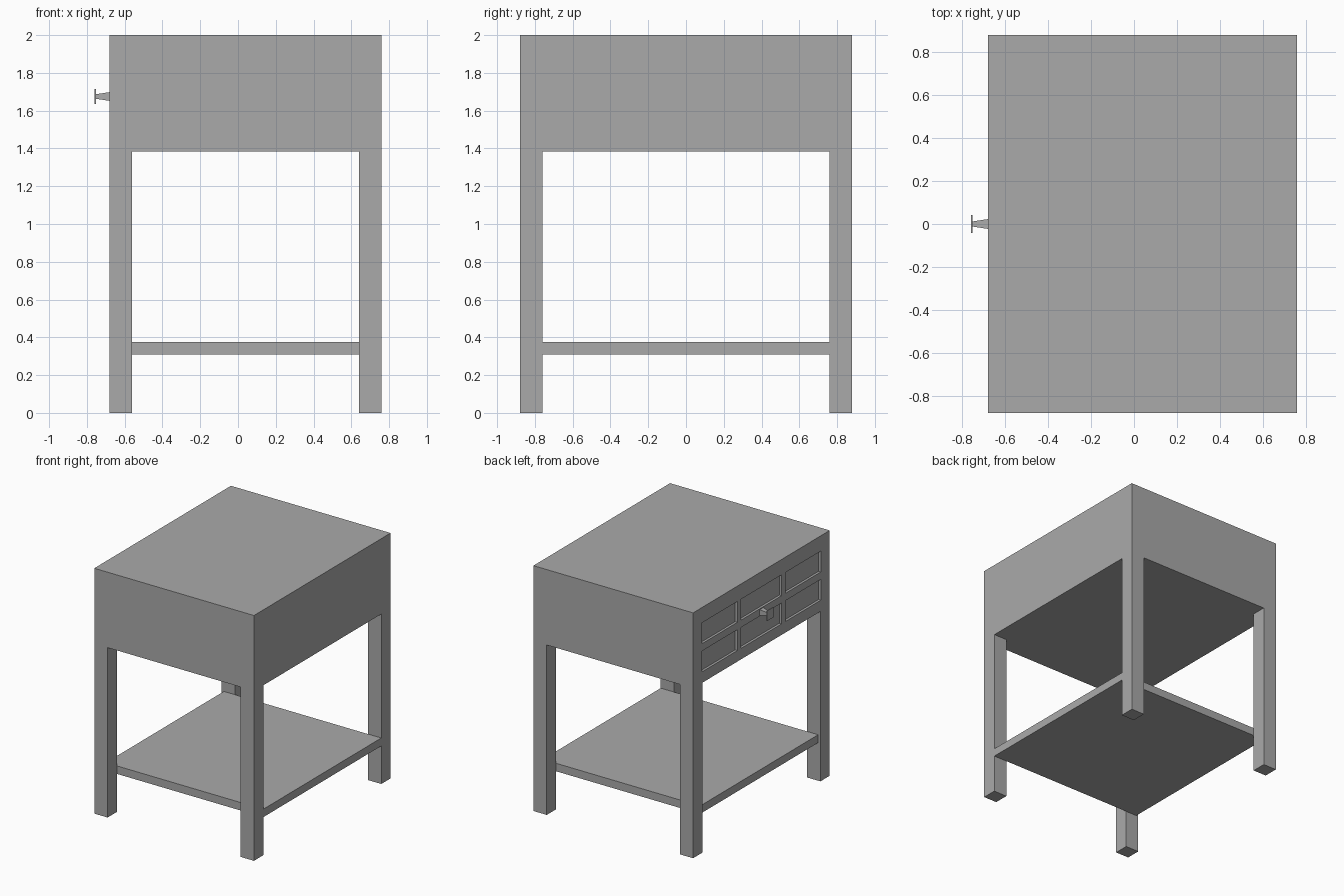
import bpy
import bmesh

cube = bpy.data.objects.get("Cube")
if cube:
    bpy.data.objects.remove(cube, do_unlink=True)

grey = bpy.data.materials.new("plain grey")
grey.use_nodes = True
colour = (0.4, 0.4, 0.4, 1)
grey.diffuse_color = colour
for node in grey.node_tree.nodes:
    if node.type == "BSDF_PRINCIPLED":
        node.inputs["Base Color"].default_value = colour


def box(name, x, y, z, taper=1.0):
    """Box between (low, high) limits; taper narrows its -x end."""
    bm = bmesh.new()
    bmesh.ops.create_cube(bm, size=1)
    for v in bm.verts:
        k = taper if v.co.x < 0 else 1.0
        for i, (low, high) in enumerate((x, y, z)):
            s = v.co[i] * (k if i else 1)
            v.co[i] = (low + high) / 2 + s * (high - low)
    mesh = bpy.data.meshes.new(name)
    bm.to_mesh(mesh)
    bm.free()
    mesh.materials.append(grey)
    ob = bpy.data.objects.new(name, mesh)
    bpy.context.collection.objects.link(ob)
    return ob


FRONT, BACK, SIDE = -0.68, 0.76, 0.88
LEG, APRON, TOP = 0.12, 1.385, 2.0

# Cabinet body
body = box("cabinet_body", (FRONT, BACK), (-SIDE, SIDE), (APRON, TOP))

# Six recessed panels in the drawer face
for y in ((-0.765, -0.31), (-0.26, 0.26), (0.31, 0.765)):
    for z in ((1.475, 1.645), (1.705, 1.875)):
        cutter = box("panel_cutter", (FRONT - 0.1, FRONT + 0.02), y, z)
        cutter.hide_render = True
        mod = body.modifiers.new("panel", "BOOLEAN")
        mod.operation = "DIFFERENCE"
        mod.solver = "EXACT"
        mod.object = cutter
        bpy.context.view_layer.objects.active = body
        bpy.ops.object.modifier_apply(modifier=mod.name)
        bpy.data.objects.remove(cutter, do_unlink=True)

# Legs
for end, x in (("drawer", (FRONT, FRONT + LEG)), ("plain", (BACK - LEG, BACK))):
    for side, y in (("near", (-SIDE, LEG - SIDE)), ("far", (SIDE - LEG, SIDE))):
        box(f"{end}_{side}_leg", x, y, (0, APRON))

# Lower shelf
box("lower_shelf", (FRONT + 0.02, BACK), (LEG - SIDE, SIDE - LEG), (0.31, 0.375))

# Drawer knob: tapered stem and square plate
mid = 1.675
box("knob_stem", (-0.755, FRONT), (-0.023, 0.023), (mid - 0.023, mid + 0.023), 0.5)
box("knob_plate", (-0.76, -0.753), (-0.041, 0.041), (mid - 0.041, mid + 0.041))
